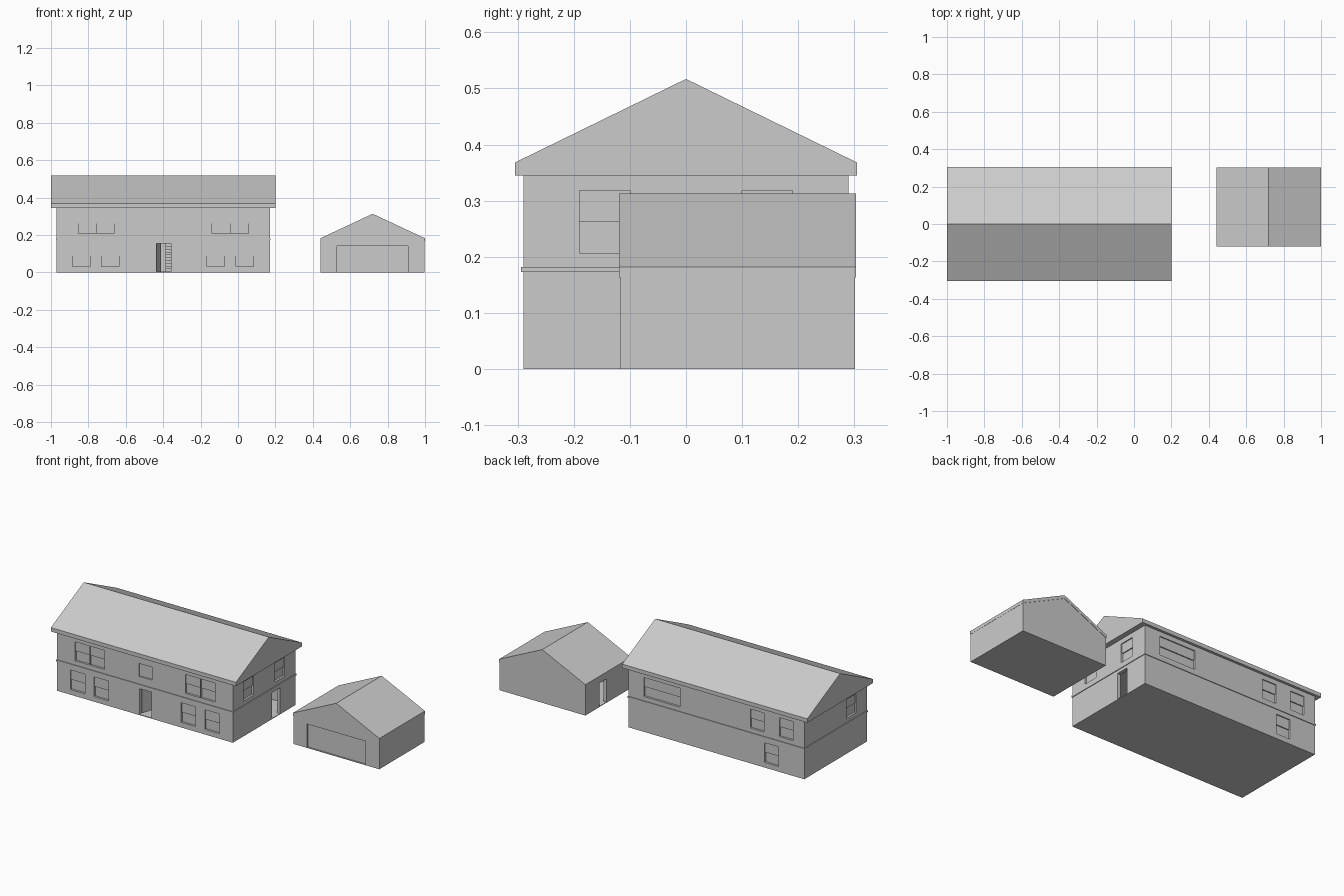
import bpy, bmesh, math

if "Cube" in bpy.data.objects:
    bpy.data.objects.remove(bpy.data.objects["Cube"])

X0, X1, Y0, Y1, H, T = -0.97, 0.17, -0.29, 0.29, 0.345, 0.02


def add_box(bm, x0, x1, y0, y1, z0, z1):
    v = [bm.verts.new((x, y, z)) for z in (z0, z1)
         for x, y in ((x0, y0), (x1, y0), (x1, y1), (x0, y1))]
    for f in ((3, 2, 1, 0), (4, 5, 6, 7), (0, 1, 5, 4), (1, 2, 6, 5), (2, 3, 7, 6), (3, 0, 4, 7)):
        bm.faces.new([v[i] for i in f])


def finish(name, bm):
    bmesh.ops.recalc_face_normals(bm, faces=bm.faces)
    me = bpy.data.meshes.new(name)
    bm.to_mesh(me)
    bm.free()
    ob = bpy.data.objects.new(name, me)
    bpy.context.collection.objects.link(ob)
    return ob


def boxes(name, items):
    bm = bmesh.new()
    for b in items:
        add_box(bm, *b)
    return finish(name, bm)


def prism(name, pts, axis, a, b):
    """Extrude a (horizontal, z) profile along x or y."""
    bm = bmesh.new()
    co = [(a, u, z) if axis == 'x' else (u, a, z) for u, z in pts]
    f = bm.faces.new([bm.verts.new(c) for c in co])
    new = bmesh.ops.extrude_face_region(bm, geom=[f])['geom']
    d = (b - a, 0, 0) if axis == 'x' else (0, b - a, 0)
    bmesh.ops.translate(bm, vec=d, verts=[g for g in new if isinstance(g, bmesh.types.BMVert)])
    return finish(name, bm)


def cut(ob, items):
    cutter = boxes("cutter", items)
    cutter.hide_render = True
    m = ob.modifiers.new("cut", 'BOOLEAN')
    m.operation, m.solver, m.object = 'DIFFERENCE', 'EXACT', cutter
    bpy.context.view_layer.objects.active = ob
    bpy.ops.object.modifier_apply(modifier=m.name)
    bpy.data.objects.remove(cutter)


def on_wall(side, u0, u1, z0, z1, d0, d1):
    """Box on a house wall, from depth d0 to d1 inwards."""
    if side == 'front':
        return (u0, u1, Y0 + d0, Y0 + d1, z0, z1)
    if side == 'back':
        return (u0, u1, Y1 - d1, Y1 - d0, z0, z1)
    if side == 'left':
        return (X0 + d0, X0 + d1, u0, u1, z0, z1)
    return (X1 - d1, X1 - d0, u0, u1, z0, z1)


UP, LOW = (0.207, 0.318), (0.03, 0.145)
windows = [('front', u, u + 0.094, *UP) for u in (-0.854, -0.757, -0.138, -0.039)]
windows += [('front', u, u + 0.094, *LOW) for u in (-0.884, -0.731, -0.165, -0.012)]
windows += [('front', -0.44, -0.354, 0.227, 0.302)]
windows += [('right', -0.19, -0.10, *UP), ('right', 0.10, 0.19, *UP), ('left', -0.19, -0.10, *UP)]
windows += [('back', -0.165, 0.07, *UP), ('back', -0.71, -0.62, *UP),
            ('back', -0.898, -0.808, *UP), ('back', -0.802, -0.712, *LOW)]
doors = [('front', -0.437, -0.357, 0.004, 0.155), ('right', 0.07, 0.147, 0.004, 0.155)]

# House shell with openings
shell = boxes("house_walls", [(X0, X1, Y0, Y1, 0, H)])
cut(shell, [(X0 + T, X1 - T, Y0 + T, Y1 - T, 0.004, H - 0.01)])
cut(shell, [on_wall(*w, -0.01, T + 0.005) for w in windows + doors])

# Two sliding sashes in each window
sashes = []
for s, a, b, z0, z1 in windows:
    zm = (z0 + z1) / 2
    if s == 'front' and z1 - z0 < 0.1:
        sashes.append(on_wall(s, a, b, z0, z1, 0.008, 0.016))
    else:
        sashes.append(on_wall(s, a, b, zm, z1, 0.006, 0.012))
        sashes.append(on_wall(s, a, b, z0, zm, 0.012, 0.018))
boxes("window_sashes", sashes)

# Belt course between storeys, as four strips
e = 0.004
boxes("belt_course", [(X0 - e, X1 + e, Y0 - e, Y0, 0.173, 0.182),
                      (X0 - e, X1 + e, Y1, Y1 + e, 0.173, 0.182),
                      (X0 - e, X0, Y0, Y1, 0.173, 0.182),
                      (X1, X1 + e, Y0, Y1, 0.173, 0.182)])

# Upper floor and staircase inside the front door
boxes("upper_floor", [(X0 + T, X1 - T, Y0 + T, Y1 - T, 0.17, 0.18)])
boxes("stairs", [(-0.387, -0.31, -0.15 + 0.022 * i, -0.128 + 0.022 * i, 0.004, 0.02 + 0.015 * i)
                 for i in range(10)])

# Front door leaf standing open
leaf = boxes("front_door", [(0, 0.078, 0, 0.005, 0, 0.148)])
leaf.location = (-0.435, Y0 + T, 0.005)
leaf.rotation_euler.z = math.radians(72)

# Main roof with flat eaves
prism("house_roof", [(-0.305, H), (0.305, H), (0.305, 0.368), (0, 0.517), (-0.305, 0.368)], 'x', -1, 0.2)

# Garage body, hollow, with side door and recessed vehicle door
GX0, GX1, GY0, GY1 = 0.442, 0.998, -0.117, 0.301
garage = prism("garage_walls", [(GX0, 0), (GX1, 0), (GX1, 0.17), (0.72, 0.302), (GX0, 0.17)], 'y', GY0, GY1)
cut(garage, [(GX0 + T, GX1 - T, GY0 + T, GY1 - T, 0.004, 0.16)])
cut(garage, [(0.53, 0.91, GY0 - 0.01, GY0 + 0.01, 0.002, 0.14),
             (GX0 - 0.01, GX0 + T + 0.005, 0.105, 0.17, 0.004, 0.14)])

# Garage roof as a thin chevron
prism("garage_roof", [(0.44, 0.163), (0.44, 0.182), (0.72, 0.313), (1, 0.182), (1, 0.163), (0.72, 0.294)],
      'y', -0.119, 0.303)
